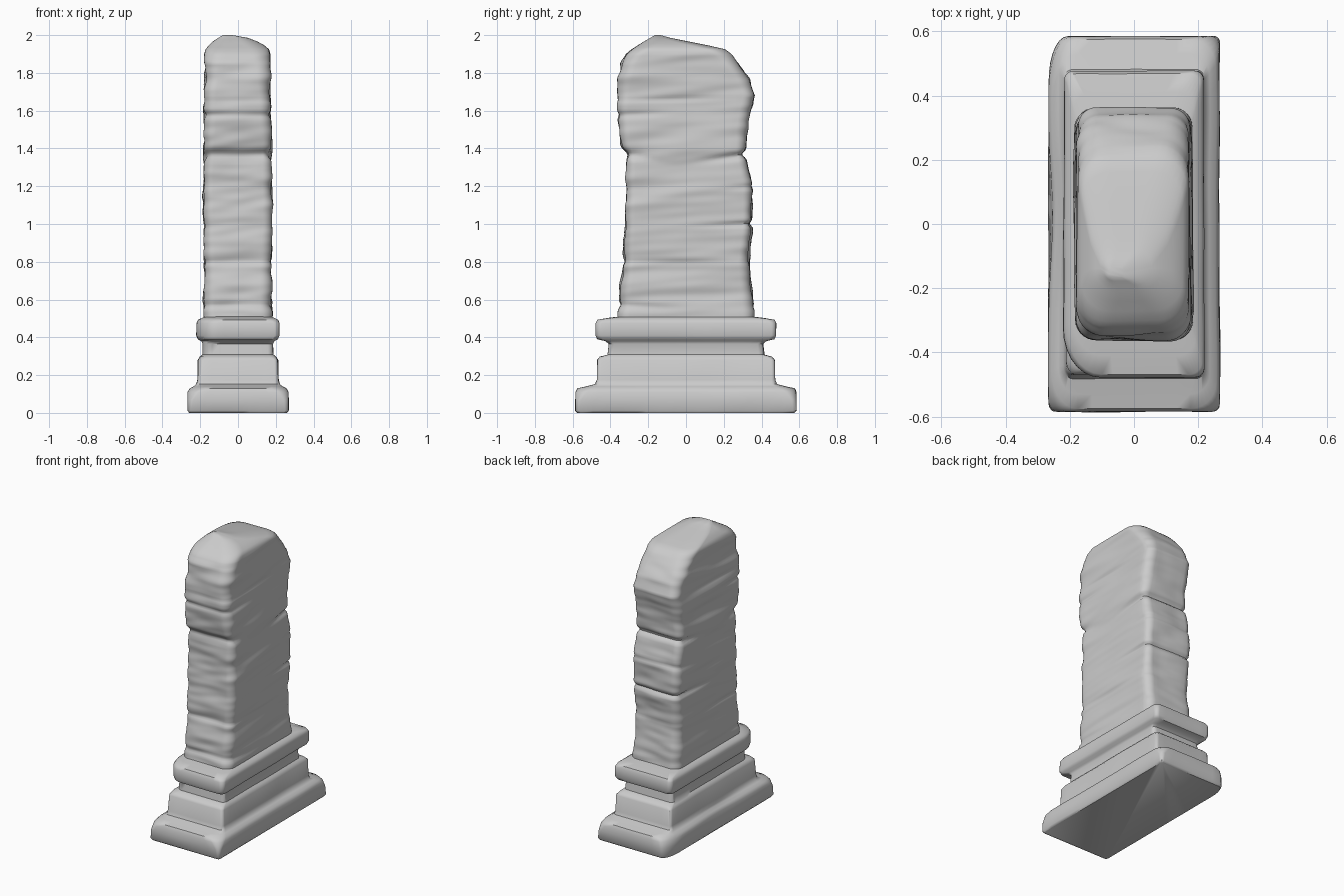
import bpy, bmesh, math
from mathutils import Vector, noise


def ring(x0, x1, y0, y1, corners):
    """Rounded rectangle: list of (x, y, nx, ny); corners = (rx, ry) for BR, BL, FL, FR."""
    pts = []
    signs = [(1, 1), (-1, 1), (-1, -1), (1, -1)]
    for k, ((sx, sy), (rx, ry)) in enumerate(zip(signs, corners)):
        cx = x1 - rx if sx > 0 else x0 + rx
        cy = y1 - ry if sy > 0 else y0 + ry
        arc = []
        for i in range(8):
            a = math.pi / 2 * (k + i / 7)
            c, s = math.cos(a), math.sin(a)
            arc.append((cx + rx * c, cy + ry * s, c, s))
        pts.append(arc)
    out = []
    for k in range(4):
        out += pts[k]
        a, b = pts[k][-1], pts[(k + 1) % 4][0]
        n = 8 if k % 2 == 0 else 16
        for i in range(1, n):
            out.append(tuple(p + (q - p) * i / n for p, q in zip(a, b)))
    return out


def loft(name, rings, cap_first=False, cap_last=False):
    """Skin a stack of equal-length vertex rings."""
    bm = bmesh.new()
    rows = [[bm.verts.new(p) for p in r] for r in rings]
    for a, b in zip(rows, rows[1:]):
        for i in range(len(a)):
            j = (i + 1) % len(a)
            bm.faces.new((a[i], a[j], b[j], b[i]))
    if cap_first:
        bm.faces.new(rows[0][::-1])
    if cap_last:
        bm.faces.new(rows[-1])
    bmesh.ops.recalc_face_normals(bm, faces=bm.faces[:])
    me = bpy.data.meshes.new(name)
    bm.to_mesh(me)
    bm.free()
    ob = bpy.data.objects.new(name, me)
    bpy.context.collection.objects.link(ob)
    bpy.ops.object.select_all(action='DESELECT')
    ob.select_set(True)
    bpy.context.view_layer.objects.active = ob
    bpy.ops.object.shade_smooth_by_angle(angle=math.radians(50))
    return ob


# Stepped plinth: z, half x, half y, corner radius, front-left wear, back-left wear
plinth = [
    (0.00, .258, .575, .015, .015, .05), (0.012, .267, .585, .02, .02, .06),
    (0.07, .267, .585, .03, .03, .06), (0.11, .266, .584, .06, .06, .07),
    (0.13, .255, .575, .08, .08, .08), (0.14, .235, .53, .06, .06, .06),
    (0.152, .22, .482, .03, .03, .03), (0.175, .214, .472, .02, .02, .02),
    (0.28, .211, .470, .02, .03, .02), (0.298, .20, .455, .03, .04, .03),
    (0.308, .187, .415, .03, .05, .03), (0.365, .185, .408, .03, .05, .03),
    (0.38, .192, .425, .03, .08, .03), (0.39, .210, .468, .03, .10, .03),
    (0.41, .218, .477, .025, .11, .03), (0.475, .218, .477, .03, .11, .03),
    (0.493, .210, .468, .04, .11, .03), (0.503, .19, .41, .06, .09, .06),
    (0.51, .176, .352, .06, .06, .06)]
rings = []
for z, hx, hy, r, fl, bl in plinth:
    long_y = 2.4 if z < 0.135 else 1
    cs = [(r, r), (bl, bl * long_y), (fl, fl * 1.4), (r, r)]
    row = []
    for x, y, nx, ny in ring(-hx, hx, -hy, hy, cs):
        d = 0.004 * noise.noise(Vector((x * 4, y * 4, z * 6)))
        if nx < -0.5 and 0.02 < z < 0.15:      # worn hollow on the left side
            d -= 0.012 * math.exp(-(y / 0.22) ** 2)
        if z == 0:
            d = 0
        row.append((x + nx * d, y + ny * d, z))
    rings.append(row)
loft("stepped_plinth", rings, cap_first=True)

# Weathered shaft: z, x0, x1, y0, y1, corner radius
shaft = [
    (0.50, -.182, .182, -.362, .362, .06), (0.60, -.182, .178, -.350, .352, .06),
    (0.80, -.180, .176, -.333, .335, .06), (0.98, -.180, .180, -.320, .350, .05),
    (1.20, -.183, .178, -.316, .350, .05), (1.33, -.178, .178, -.316, .325, .05),
    (1.40, -.178, .178, -.340, .315, .05), (1.50, -.177, .177, -.355, .325, .06),
    (1.60, -.178, .173, -.364, .342, .06), (1.68, -.177, .172, -.362, .364, .06),
    (1.76, -.175, .172, -.358, .338, .07), (1.85, -.177, .170, -.345, .275, .08),
    (1.90, -.176, .169, -.315, .235, .09), (1.925, -.170, .162, -.285, .205, .09),
    (1.945, -.155, .140, -.255, .12, .09), (1.965, -.135, .105, -.225, .02, .08),
    (1.985, -.105, .055, -.190, -.08, .05), (2.00, -.080, -.030, -.165, -.135, .01)]

# Cracks: z, depth, height, slope along y, centre y, spread y
cracks = [
    (1.375, .026, .018, .15, .36, .22), (1.37, .014, .022, -.2, -.32, .14),
    (1.00, .016, .014, .04, .32, .25), (0.80, .008, .015, 0, -.15, .4),
    (1.58, .010, .015, .03, -.30, .2), (0.57, .010, .018, -.05, -.33, .2),
    (1.66, .008, .012, .02, -.1, .3), (1.20, .010, .015, .1, .36, .12)]


def wear(x, y, z):
    """Horizontal strata plus cracks, as an offset along the outward normal."""
    q = z - 0.08 * y - 0.06 * x
    d = 0.012 * noise.noise(Vector((x * 5, y * 2.5, q * 9)))
    d += 0.006 * noise.noise(Vector((x * 6 + 5, y * 3, q * 22)))
    for cz, depth, h, slope, cy, spread in cracks:
        t = (z - cz - slope * (y - cy)) / h
        d -= depth * math.exp(-t * t - ((y - cy) / spread) ** 2)
    return d * min(1, max(0, (z - 0.5) / 0.04)) * min(1, max(0, (1.97 - z) / 0.1))


rings = []
for a, b in zip(shaft, shaft[1:]):
    steps = max(2, round((b[0] - a[0]) / 0.011))
    for i in range(steps):
        z, x0, x1, y0, y1, r = [p + (q - p) * i / steps for p, q in zip(a, b)]
        row = []
        for x, y, nx, ny in ring(x0, x1, y0, y1, [(r, r)] * 4):
            d = wear(x, y, z)
            row.append((x + nx * d, y + ny * d, z))
        rings.append(row)
z, x0, x1, y0, y1, r = shaft[-1]
rings.append([(p[0], p[1], z) for p in ring(x0, x1, y0, y1, [(r, r)] * 4)])
loft("weathered_shaft", rings, cap_last=True)
